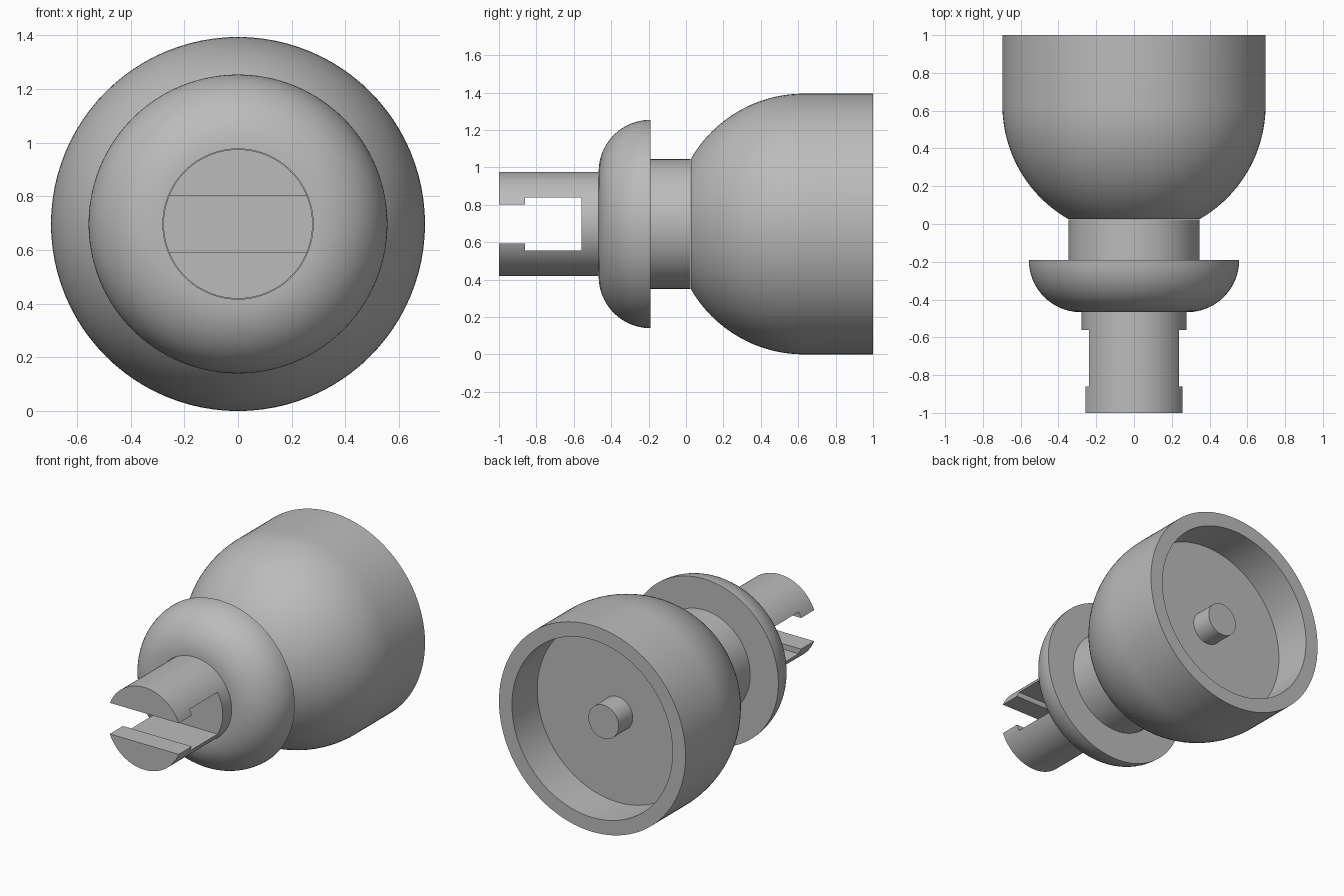
import bpy
import bmesh
from math import cos, sin, radians, asin
from mathutils import Matrix, Vector

if "Cube" in bpy.data.objects:
    bpy.data.objects.remove(bpy.data.objects["Cube"], do_unlink=True)

AXIS_Z = 0.697
SEGMENTS = 96

grey = bpy.data.materials.new("plain_grey")
grey.use_nodes = True
colour = (0.5, 0.5, 0.5, 1)
grey.diffuse_color = colour
grey.node_tree.nodes["Principled BSDF"].inputs["Base Color"].default_value = colour


def finish(name, bm):
    bmesh.ops.recalc_face_normals(bm, faces=bm.faces)
    mesh = bpy.data.meshes.new(name)
    bm.to_mesh(mesh)
    bm.free()
    mesh.materials.append(grey)
    obj = bpy.data.objects.new(name, mesh)
    bpy.context.collection.objects.link(obj)
    return obj


def smooth(obj):
    bpy.ops.object.select_all(action="DESELECT")
    obj.select_set(True)
    bpy.context.view_layer.objects.active = obj
    bpy.ops.object.shade_smooth_by_angle(angle=radians(30))


def lathe(name, profile):
    """Spin (y, radius) points about the horizontal centre axis."""
    bm = bmesh.new()
    verts = [bm.verts.new((r, y, AXIS_Z)) for y, r in profile]
    edges = [bm.edges.new(pair) for pair in zip(verts, verts[1:])]
    bmesh.ops.spin(bm, geom=verts + edges, cent=(0, 0, AXIS_Z), axis=(0, 1, 0),
                   angle=radians(360), steps=SEGMENTS, use_merge=True)
    bmesh.ops.remove_doubles(bm, verts=bm.verts, dist=0.0001)
    obj = finish(name, bm)
    smooth(obj)
    return obj


def arc(cy, cr, radius, start, end, steps):
    """Arc points; angle 0 points to -y and 90 degrees points outward."""
    angles = [start + (end - start) * i / steps for i in range(steps + 1)]
    return [(cy - radius * cos(a), cr + radius * sin(a)) for a in angles]


# Domed cup with a hollow back and a pin standing on the hollow's floor
dome = arc(0.63, 0, 0.697, asin(0.347 / 0.697), radians(90), 24)
lathe("cup", dome + [(1, 0.697), (1, 0.6), (0.73, 0.6), (0.73, 0.113),
                     (0.88, 0.113), (0.88, 0)])

# Neck and rounded collar
lathe("neck", [(-0.19, 0.347), (0.025, 0.347)])
lathe("collar", arc(-0.19, 0.28, 0.277, 0, radians(90), 20) + [(-0.19, 0.347)])

# Stem with a stepped slot cut across it
stem = lathe("stem", [(-1, 0), (-1, 0.278), (-0.45, 0.278), (-0.45, 0)])
outline = [(-1.1, 0.105), (-0.86, 0.105), (-0.86, 0.141), (-0.56, 0.141)]
outline += [(y, -z) for y, z in reversed(outline)]
bm = bmesh.new()
face = bm.faces.new([bm.verts.new((-0.5, y, AXIS_Z + z)) for y, z in outline])
side = bmesh.ops.extrude_face_region(bm, geom=[face])
bmesh.ops.translate(bm, vec=(1, 0, 0),
                    verts=[v for v in side["geom"] if isinstance(v, bmesh.types.BMVert)])
cutter = finish("slot_cutter", bm)
cutter.hide_render = True
cutter.hide_set(True)
cutter.display_type = "WIRE"
cut = stem.modifiers.new("slot", "BOOLEAN")
cut.operation = "DIFFERENCE"
cut.solver = "EXACT"
cut.object = cutter
